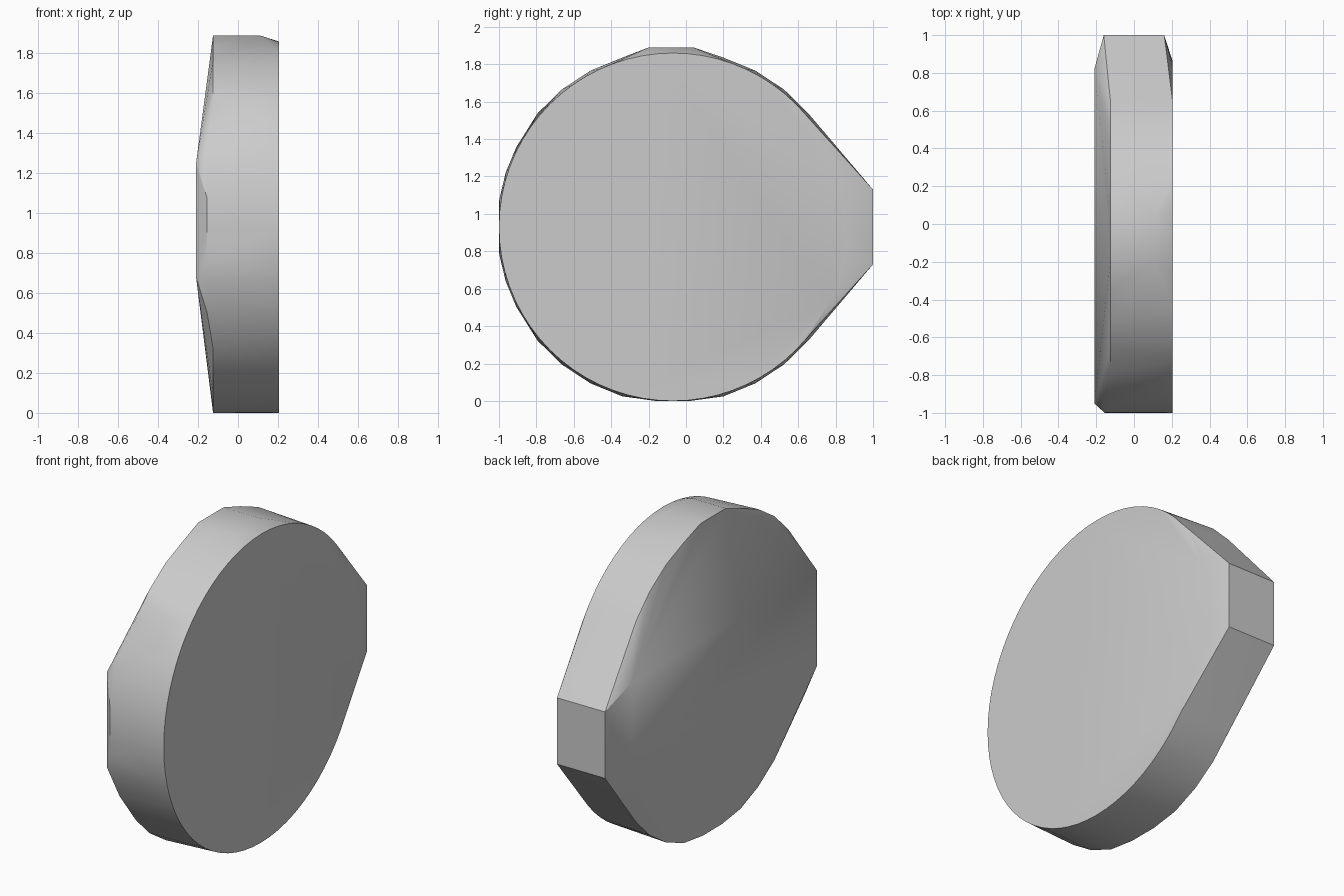
import bpy, bmesh
from math import sin, cos, radians

cube = bpy.data.objects.get("Cube")
if cube:
    bpy.data.objects.remove(cube, do_unlink=True)

CY, CZ = -0.07, 0.93      # wheel centre
LOW, HIGH = 0.68, 1.25    # raised band heights


def arc(x, radius, start, end, steps):
    """Points on an arc in the side plane, kept inside the flat limits."""
    pts = []
    for i in range(steps + 1):
        a = radians(start + (end - start) * i / steps)
        pts.append((x, max(CY + radius * cos(a), -1), max(CZ + radius * sin(a), 0)))
    return pts


def box(xs, ys, zs):
    return [(x, y, z) for x in xs for y in ys for z in zs]


# Flat round face
points = arc(0.205, 0.93, 0, 360, 72)[:-1]
# Upper and lower rim on the sloped side
points += arc(-0.125, 0.945, 40, 140, 9)
points += arc(-0.125, 0.945, 220, 320, 9)
# Front rim
points += arc(-0.155, 0.94, 153, 207, 6)
# Raised band on the sloped side
points += box([-0.21], [-0.95, 0.82], [LOW, HIGH])
# Rear block and flat top pad
points += box([-0.16, 0.16], [1.0], [0.73, 1.13])
points += box([-0.125, 0.11], [-0.2, 0.04], [1.89])

# Wrap all the sections in one convex body
bm = bmesh.new()
for p in points:
    bm.verts.new(p)
hull = bmesh.ops.convex_hull(bm, input=bm.verts[:])
spare = {e for e in hull["geom_interior"] + hull["geom_unused"]
         if isinstance(e, bmesh.types.BMVert)}
bmesh.ops.delete(bm, geom=list(spare), context='VERTS')
bmesh.ops.dissolve_limit(bm, angle_limit=radians(0.5), verts=bm.verts[:], edges=bm.edges[:])
bmesh.ops.recalc_face_normals(bm, faces=bm.faces[:])
mesh = bpy.data.meshes.new("disc_body")
bm.to_mesh(mesh)
bm.free()

body = bpy.data.objects.new("disc_body", mesh)
bpy.context.collection.objects.link(body)

# Single grey material
grey = bpy.data.materials.new("light_grey")
grey.use_nodes = True
grey.diffuse_color = (0.6, 0.6, 0.6, 1)
grey.node_tree.nodes["Principled BSDF"].inputs["Base Color"].default_value = (0.6, 0.6, 0.6, 1)
mesh.materials.append(grey)

# Smooth rim with sharp outer edges
bpy.ops.object.select_all(action='DESELECT')
body.select_set(True)
bpy.context.view_layer.objects.active = body
bpy.ops.object.shade_smooth_by_angle(angle=radians(30))
